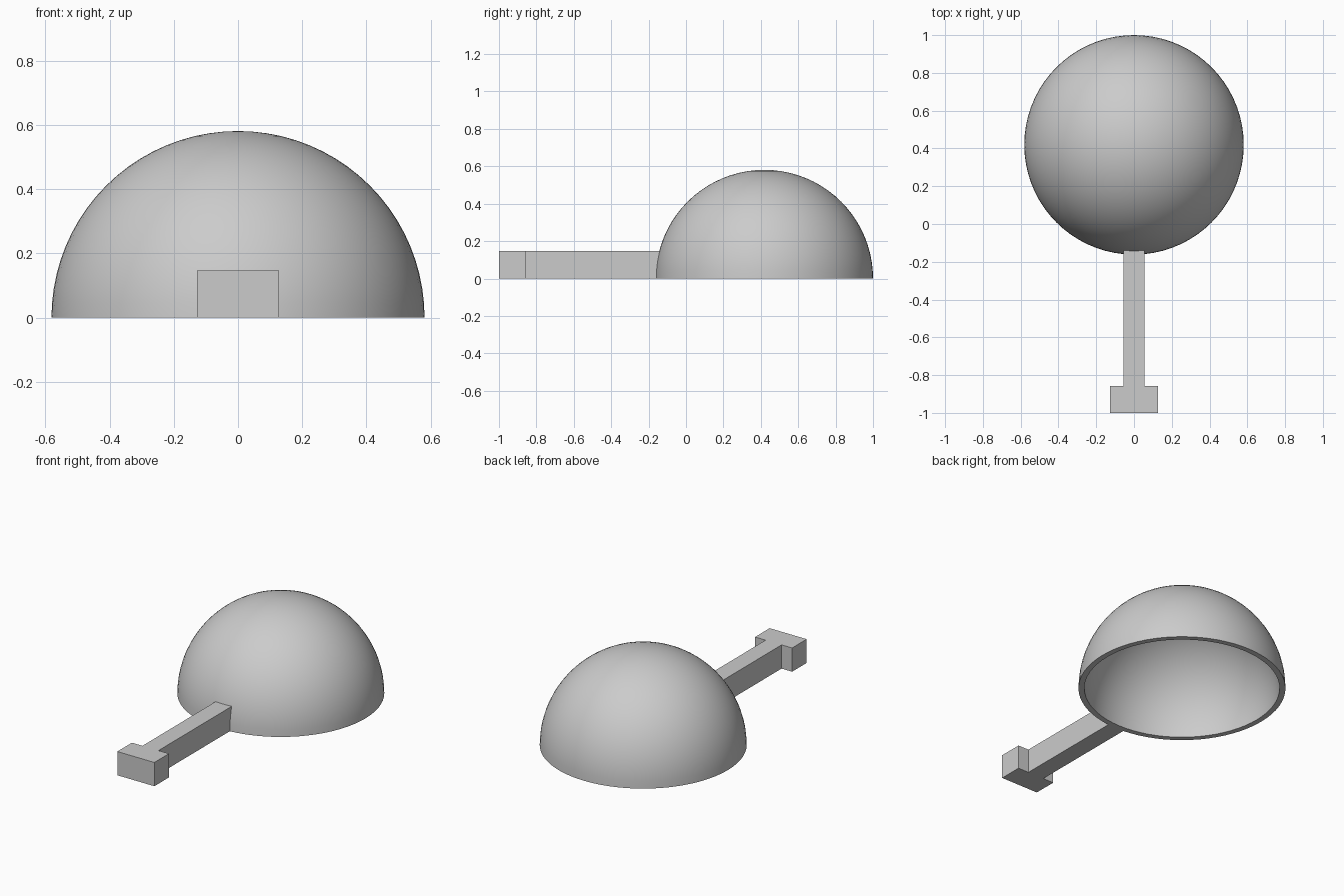
import bpy, bmesh, math

if "Cube" in bpy.data.objects:
    bpy.data.objects.remove(bpy.data.objects["Cube"])

grey = bpy.data.materials.new("plain grey")
grey.diffuse_color = (0.6, 0.6, 0.6, 1)
grey.use_nodes = True
grey.node_tree.nodes["Principled BSDF"].inputs["Base Color"].default_value = grey.diffuse_color

CENTRE_Y, OUTER, INNER = 0.419, 0.581, 0.548
RINGS, SEGMENTS = 20, 72


def add_object(name, bm):
    bmesh.ops.remove_doubles(bm, verts=bm.verts, dist=1e-5)
    bmesh.ops.recalc_face_normals(bm, faces=bm.faces)
    mesh = bpy.data.meshes.new(name)
    bm.to_mesh(mesh)
    bm.free()
    mesh.materials.append(grey)
    obj = bpy.data.objects.new(name, mesh)
    bpy.context.collection.objects.link(obj)
    return obj


# Hollow half-sphere bowl: outer arc, flat rim and inner arc spun about z
bm = bmesh.new()
angles = [math.pi / 2 * i / RINGS for i in range(RINGS + 1)]
profile = [(OUTER * math.cos(a), OUTER * math.sin(a)) for a in reversed(angles)]
profile += [(INNER * math.cos(a), INNER * math.sin(a)) for a in angles]
verts = [bm.verts.new((r, CENTRE_Y, z)) for r, z in profile]
edges = [bm.edges.new(pair) for pair in zip(verts, verts[1:])]
bmesh.ops.spin(bm, geom=verts + edges, cent=(0, CENTRE_Y, 0), axis=(0, 0, 1),
               angle=2 * math.pi, steps=SEGMENTS, use_merge=True)
bowl = add_object("bowl", bm)
bpy.context.view_layer.objects.active = bowl
bowl.select_set(True)
bpy.ops.object.shade_smooth_by_angle(angle=math.radians(35))

# T-shaped handle: half outline mirrored, then extruded upward;
# its inner end stops within the bowl wall
half = [(0.055, -0.131), (0.055, -0.857), (0.127, -0.857), (0.127, -1.0)]
outline = half + [(-x, y) for x, y in reversed(half)]
bm = bmesh.new()
base = bm.faces.new([bm.verts.new((x, y, 0)) for x, y in outline])
top = bmesh.ops.extrude_face_region(bm, geom=[base], use_keep_orig=True)
bmesh.ops.translate(bm, vec=(0, 0, 0.147),
                    verts=[v for v in top["geom"] if isinstance(v, bmesh.types.BMVert)])
add_object("handle", bm)
